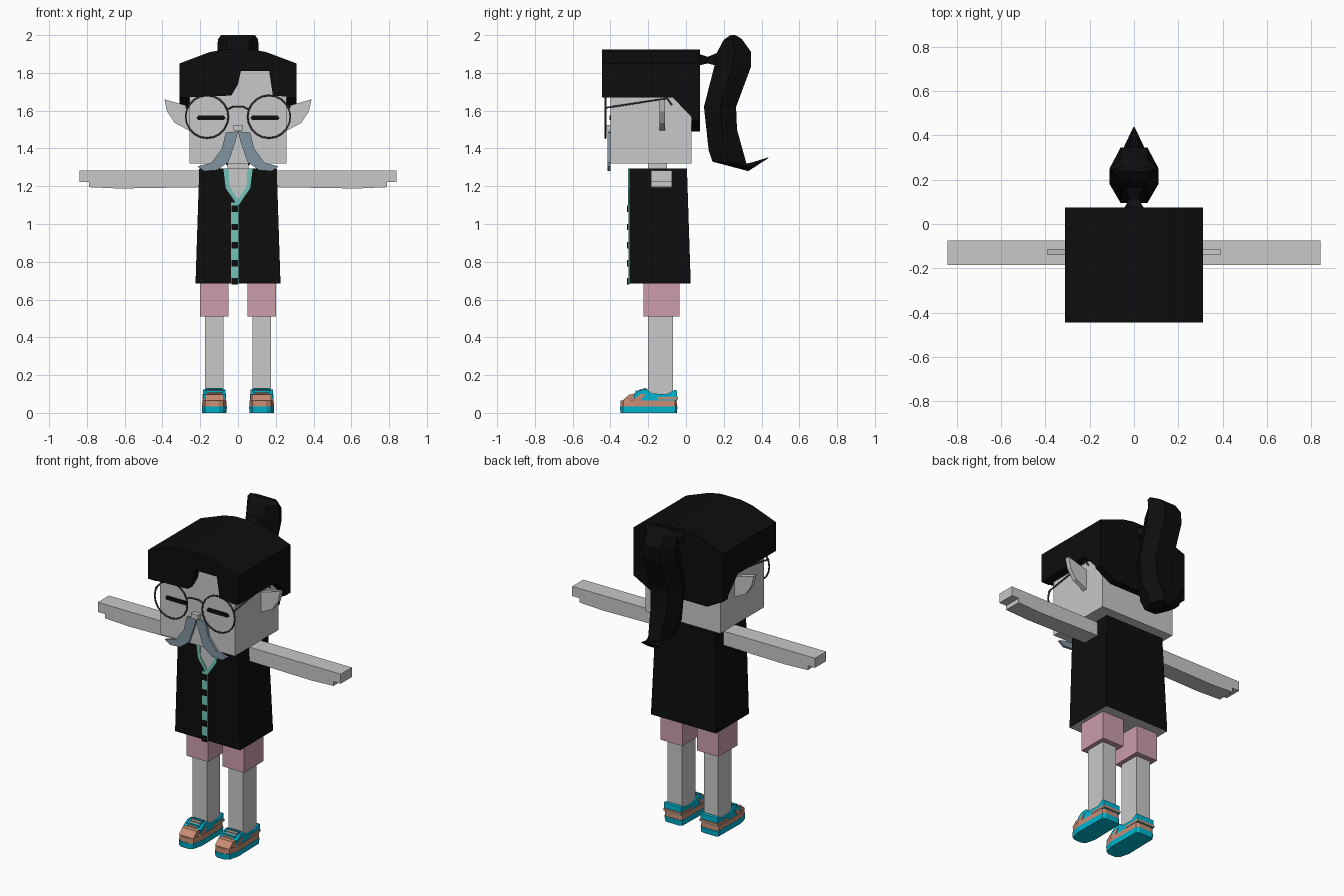
import bpy, bmesh, math

cube = bpy.data.objects.get("Cube")
if cube:
    bpy.data.objects.remove(cube, do_unlink=True)


def material(name, r, g, b):
    mat = bpy.data.materials.new(name)
    mat.use_nodes = True
    mat.diffuse_color = (r, g, b, 1)
    mat.node_tree.nodes["Principled BSDF"].inputs["Base Color"].default_value = (r, g, b, 1)
    return mat


skin = material("pale grey skin", .58, .58, .58)
black = material("black", .004, .004, .004)
pink = material("pink cloth", .60, .34, .41)
teal = material("teal trim", .17, .55, .48)
cyan = material("cyan shoe", .0, .46, .64)
orange = material("orange shoe", .58, .26, .17)
slate = material("blue grey whiskers", .22, .30, .36)
wire = material("dark wire", .045, .045, .045)


def loft(name, rings, *mats, rule=None):
    """Skin a list of equal-length point rings and cap both ends."""
    mesh = bpy.data.meshes.new(name)
    bm = bmesh.new()
    loops = [[bm.verts.new(p) for p in ring] for ring in rings]
    n = len(loops[0])
    for a, b in zip(loops, loops[1:]):
        for i in range(n):
            j = (i + 1) % n
            bm.faces.new((a[i], a[j], b[j], b[i]))
    bm.faces.new(loops[0])
    bm.faces.new(loops[-1])
    bmesh.ops.recalc_face_normals(bm, faces=bm.faces)
    if rule:
        for face in bm.faces:
            face.material_index = rule(face)
    bm.to_mesh(mesh)
    bm.free()
    for mat in mats:
        mesh.materials.append(mat)
    obj = bpy.data.objects.new(name, mesh)
    bpy.context.collection.objects.link(obj)
    return obj


def prism(name, points, axis, lo, hi, *mats, rule=None):
    """Extrude a 2D outline along an axis."""
    place = {"x": lambda p, d: (d, p[0], p[1]),
             "y": lambda p, d: (p[0], d, p[1]),
             "z": lambda p, d: (p[0], p[1], d)}[axis]
    return loft(name, [[place(p, d) for p in points] for d in (lo, hi)], *mats, rule=rule)


def rect(x0, x1, y0, y1):
    return [(x0, y0), (x1, y0), (x1, y1), (x0, y1)]


def box(name, x0, x1, y0, y1, z0, z1, mat):
    return prism(name, rect(x0, x1, y0, y1), "z", z0, z1, mat)


def rod(name, points, radius, mat, cyclic=False):
    curve = bpy.data.curves.new(name, "CURVE")
    curve.dimensions = "3D"
    curve.bevel_depth = radius
    curve.bevel_resolution = 1
    curve.use_fill_caps = True
    spline = curve.splines.new("POLY")
    spline.points.add(len(points) - 1)
    for point, co in zip(spline.points, points):
        point.co = (*co, 1)
    spline.use_cyclic_u = cyclic
    curve.materials.append(mat)
    temp = bpy.data.objects.new(name, curve)
    bpy.context.collection.objects.link(temp)
    graph = bpy.context.evaluated_depsgraph_get()
    mesh = bpy.data.meshes.new_from_object(temp.evaluated_get(graph))
    bpy.data.objects.remove(temp, do_unlink=True)
    bpy.context.collection.objects.link(bpy.data.objects.new(name, mesh))


def flip(points, s):
    return [(s * x, z) for x, z in points]


# Head and neck
box("head", -.258, .258, -.40, .03, 1.32, 1.85, skin)
box("neck", -.055, .055, -.20, -.10, 1.25, 1.33, skin)

# Hair: domed crown, parted fringe, side curtains and nape
crown = [(-.31, 1.82), (.31, 1.82), (.31, 1.85), (.15, 1.91), (.07, 1.925),
         (-.07, 1.925), (-.15, 1.91), (-.31, 1.85)]
prism("hair_crown", crown, "y", -.445, .075, black)
fringe = [(-.31, 1.83), (-.31, 1.67), (-.035, 1.68), (0, 1.74), (.015, 1.81),
          (.165, 1.81), (.185, 1.68), (.31, 1.67), (.31, 1.83)]
prism("hair_fringe", fringe, "y", -.445, -.40, black)
curtain = [(-.445, 1.83), (-.445, 1.67), (-.07, 1.67), (.035, 1.56), (.075, 1.55), (.075, 1.83)]
for side, s in (("left", 1), ("right", -1)):
    prism(side + "_hair_curtain", curtain, "x", s * .258, s * .31, black)
nape = [(-.31, 1.83), (-.31, 1.55), (-.2, 1.49), (.2, 1.49), (.31, 1.55), (.31, 1.83)]
prism("hair_nape", nape, "y", .03, .075, black)


# Ponytail: hexagonal rings given by front point, back point and half width
def hexagon(y0, z0, y1, z1, w):
    ym, zm = (y0 + y1) / 2, (z0 + z1) / 2
    return [(-w * .55, y0, z0), (w * .55, y0, z0), (w, ym, zm),
            (w * .55, y1, z1), (-w * .55, y1, z1), (-w, ym, zm)]


tail = [(.235, 2.0, .262, 2.0, .09), (.20, 1.975, .295, 1.98, .107), (.165, 1.91, .345, 1.91, .108),
        (.15, 1.835, .345, 1.835, .11), (.095, 1.62, .265, 1.62, .11),
        (.12, 1.39, .27, 1.5, .10), (.14, 1.33, .32, 1.32, .07),
        (.33, 1.28, .345, 1.325, .05), (.433, 1.347, .437, 1.353, .004)]
loft("ponytail", [hexagon(*r) for r in tail], black)
tie = [(.07, .045, 1.84, 1.90), (.115, .02, 1.85, 1.885), (.175, .05, 1.835, 1.91)]
loft("ponytail_tie", [[(-w, y, a), (w, y, a), (w, y, b), (-w, y, b)] for y, w, a, b in tie], black)

# Face details on both sides
ear = [(.25, 1.62), (.30, 1.635), (.39, 1.66), (.375, 1.595), (.335, 1.535), (.25, 1.49)]
whisker = [(0, 1.49), (.065, 1.485), (.085, 1.40), (.14, 1.325), (.215, 1.305),
           (.18, 1.28), (.11, 1.285), (.05, 1.33), (.012, 1.44)]
eye = [(.065, 1.56), (.075, 1.55), (.21, 1.55), (.22, 1.56), (.21, 1.575), (.075, 1.575)]
for side, s in (("left", 1), ("right", -1)):
    prism(side + "_ear", flip(ear, s), "y", -.14, -.112, skin)
    prism(side + "_moustache", flip(whisker, s), "y", -.415, -.399, slate)
    prism(side + "_eye", flip(eye, s), "y", -.405, -.399, black)
    ring = [(s * .164 + .113 * math.cos(t * math.tau / 20), -.427, 1.568 + .113 * math.sin(t * math.tau / 20))
            for t in range(20)]
    rod(side + "_lens_rim", ring, .005, wire, cyclic=True)
    rod(side + "_temple", [(s * .272, -.427, 1.615), (s * .275, -.10, 1.665), (s * .275, -.075, 1.63)],
        .005, wire)
rod("glasses_bridge", [(-.06, -.427, 1.605), (-.03, -.427, 1.62), (.03, -.427, 1.62), (.06, -.427, 1.605)],
    .005, wire)
box("nose", -.025, .025, -.43, -.39, 1.495, 1.525, skin)

# Shirt: tapered block with an open underside
shirt = [[(-x, -.30, z), (x, -.30, z), (x, y, z), (-x, y, z)]
         for x, y, z in ((.225, .025, .685), (.205, .005, 1.295))]
loft("shirt", shirt, black, skin, rule=lambda f: int(f.normal.z < -.9))

# Neckline, collar, placket and buttons
prism("neckline", [(-.055, 1.295), (-.045, 1.2), (0, 1.13), (.045, 1.2), (.055, 1.295)],
      "y", -.303, -.299, skin)
collar = [(.05, 1.295), (.045, 1.2), (0, 1.13), (0, 1.095), (.065, 1.19), (.078, 1.295)]
for side, s in (("left", 1), ("right", -1)):
    prism(side + "_collar", flip(collar, s), "y", -.307, -.299, teal)
box("placket", -.037, .003, -.305, -.299, .685, 1.115, teal)
for i in range(5):
    z = 1.08 - i * .096
    box("button_%d" % (i + 1), -.034, 0, -.312, -.30, z - .017, z + .017, black)

# Limbs
arm = [(.19, 1.195), (.63, 1.188), (.79, 1.195), (.79, 1.222), (.84, 1.222), (.84, 1.282), (.19, 1.282)]
plan = [(-.062, -.055), (-.045, -.045), (.045, -.045), (.062, -.055), (.066, -.27),
        (.05, -.335), (.025, -.35), (-.025, -.35), (-.05, -.335), (-.066, -.27)]


def outline(cx, z, grow):
    return [(cx + x * grow, -.20 + (y + .20) * grow, z) for x, y in plan]


for side, s in (("left", 1), ("right", -1)):
    prism(side + "_arm", flip(arm, s), "y", -.185, -.075, skin)
    c = s * .125
    box(side + "_shorts_leg", c - .075, c + .075, -.225, -.035, .51, .70, pink)
    box(side + "_leg", c - .049, c + .049, -.20, -.068, .06, .52, skin)

    # Shoe: cyan sole, orange band, then an upper with an orange toe
    loft(side + "_shoe_sole", [outline(c, 0, .98), outline(c, .035, 1)], cyan)
    loft(side + "_shoe_band", [outline(c, .035, .98), outline(c, .066, .97)], orange)
    upper = [(-.335, .066), (-.30, .098), (-.265, .10), (-.265, .066)]
    prism(side + "_shoe_toe", upper, "x", c - .05, c + .05, orange)
    vamp = [(-.275, .066), (-.275, .10), (-.24, .122), (-.205, .124), (-.18, .102),
            (-.10, .10), (-.06, .122), (-.047, .118), (-.047, .066)]
    prism(side + "_shoe_upper", vamp, "x", c - .059, c + .059, cyan)
    box(side + "_shoe_heel_stripe", c - .061, c + .061, -.15, -.043, .07, .084, orange)
    prism(side + "_shoe_side_stripe", [(-.285, .066), (-.24, .10), (-.215, .10), (-.24, .066)],
          "x", c - .062, c + .062, orange)
    tongue = [(-.275, .101), (-.24, .123), (-.205, .125), (-.205, .128), (-.24, .126), (-.275, .104)]
    prism(side + "_shoe_tongue", tongue, "x", c - .035, c + .035, orange)
    for i in range(3):
        y, z = -.262 + i * .021, .112 + i * .007
        box("%s_lace_%d" % (side, i + 1), c - .045, c + .045, y - .006, y + .006, z - .004, z + .006, cyan)
